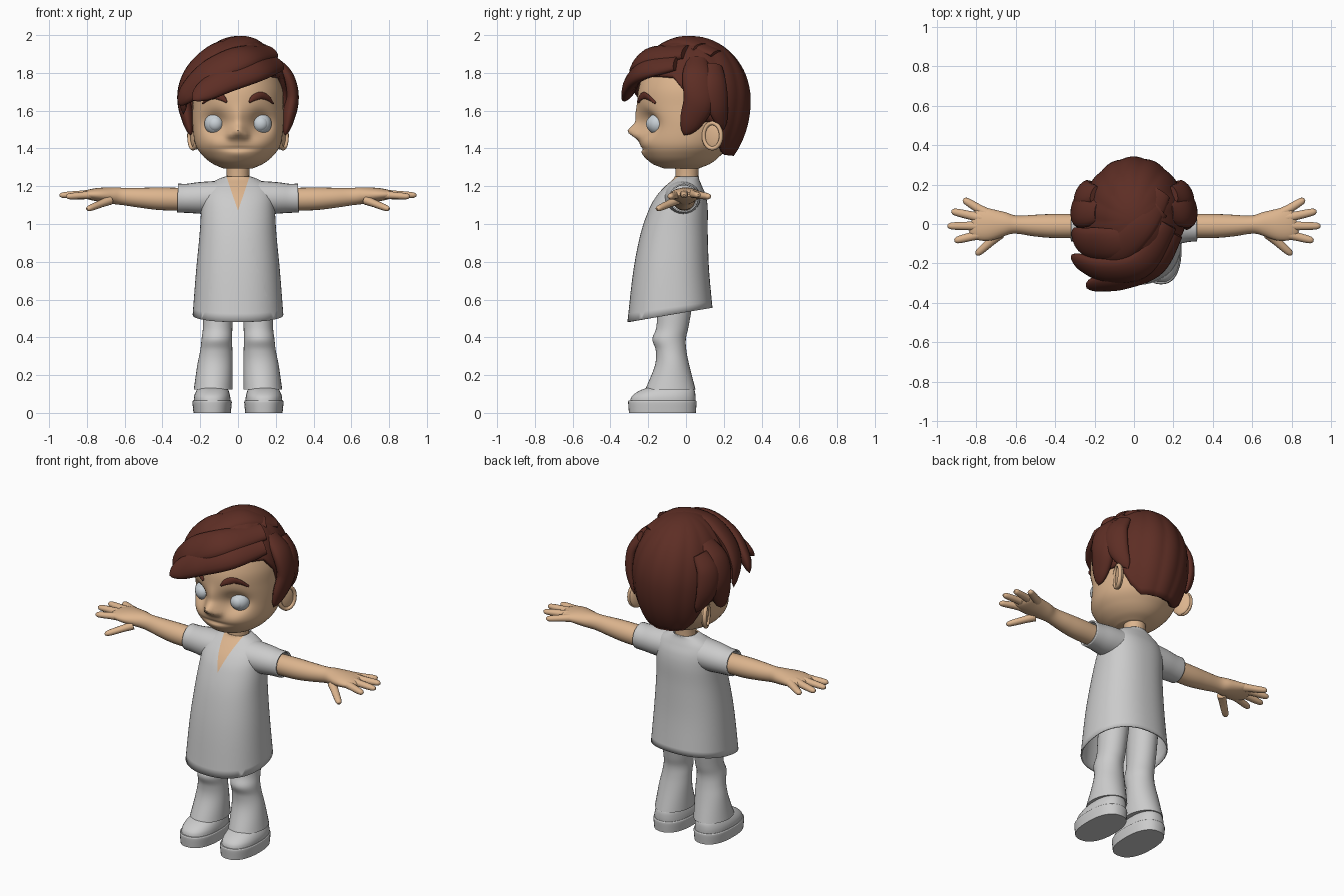
import bpy, bmesh, math
from mathutils import Vector
from mathutils.bvhtree import BVHTree

if "Cube" in bpy.data.objects:
    bpy.data.objects.remove(bpy.data.objects["Cube"], do_unlink=True)


def material(name, rgb):
    mat = bpy.data.materials.new(name)
    mat.use_nodes = True
    mat.diffuse_color = (*rgb, 1)
    mat.node_tree.nodes["Principled BSDF"].inputs["Base Color"].default_value = (*rgb, 1)
    return mat


SKIN = material("skin", (0.72, 0.46, 0.27))
HAIR = material("dark brown hair", (0.11, 0.027, 0.018))
CLOTH = material("light grey cloth", (0.6, 0.6, 0.6))
EYE = material("pale eye", (0.58, 0.63, 0.67))
X, Y, Z = Vector((1, 0, 0)), Vector((0, 1, 0)), Vector((0, 0, 1))
HEAD_CENTRE = Vector((0, 0.03, 1.62))
SIDES = (("left", 1), ("right", -1))
parts = []


def make_object(name, bm, mat):
    bmesh.ops.recalc_face_normals(bm, faces=bm.faces)
    mesh = bpy.data.meshes.new(name)
    bm.to_mesh(mesh)
    bm.free()
    mesh.materials.append(mat)
    obj = bpy.data.objects.new(name, mesh)
    bpy.context.collection.objects.link(obj)
    parts.append(obj)
    return obj


def skin_rings(bm, rings, caps):
    rows = [[bm.verts.new(co) for co in ring] for ring in rings]
    count = len(rows[0])
    for low, high in zip(rows, rows[1:]):
        for i in range(count):
            j = (i + 1) % count
            bm.faces.new((low[i], low[j], high[j], high[i]))
    if caps:
        bm.faces.new(rows[0])
        bm.faces.new(rows[-1])


def smooth_path(points, steps):
    """Catmull-Rom through points of any dimension."""
    p = [Vector(q) for q in points]
    p = [p[0] * 2 - p[1]] + p + [p[-1] * 2 - p[-2]]
    path = []
    for a, b, c, d in zip(p, p[1:], p[2:], p[3:]):
        for k in range(steps):
            t = k / steps
            path.append(b + (c - a) * (t / 2) + (a * 2 - b * 5 + c * 4 - d) * (t * t / 2)
                        + (b * 3 - a - c * 3 + d) * (t ** 3 / 2))
    return path + [p[-2]]


def sweep(name, points, mat, up=None, axis=None, side=1, segs=24, steps=6, power=1, caps=True):
    """Points are x, y, z, half width, half height; without up, the section faces out of the head."""
    path = smooth_path(points, steps)
    rings = []
    for i, q in enumerate(path):
        co = Vector(q[:3])
        before, after = path[max(i - 1, 0)], path[min(i + 1, len(path) - 1)]
        tangent = axis or (Vector(after[:3]) - Vector(before[:3])).normalized()
        u = tangent.cross(up or (co - HEAD_CENTRE)).normalized()
        n = u.cross(tangent)
        ring = []
        for k in range(segs):
            c, s = math.cos(math.tau * k / segs), math.sin(math.tau * k / segs)
            c, s = (math.copysign(abs(v) ** power, v) for v in (c, s))
            v = co + u * (c * max(q[3], 0.001)) + n * (s * max(q[4], 0.001))
            ring.append((v.x * side, v.y, v.z))
        rings.append(ring)
    bm = bmesh.new()
    skin_rings(bm, rings, caps)
    return make_object(name, bm, mat)


def loft(name, rows, mat, **options):
    """Rows are z, centre x, half width, front y, back y."""
    points = [(x, (f + b) / 2, z, w, (b - f) / 2) for z, x, w, f, b in rows]
    return sweep(name, points, mat, up=Y, axis=Z, **options)


def ball(name, centre, size, mat, turn=0):
    bm = bmesh.new()
    bmesh.ops.create_uvsphere(bm, u_segments=32, v_segments=20, radius=1)
    obj = make_object(name, bm, mat)
    obj.location, obj.scale, obj.rotation_euler.z = centre, size, turn
    return obj


def thicken(obj, depth):
    mod = obj.modifiers.new("thickness", "SOLIDIFY")
    mod.thickness, mod.offset = depth, -1


# Head, with sockets, nose and mouth pressed into the face
head = loft("head", [(1.295, 0, 0.08, -0.12, 0.07), (1.32, 0, 0.135, -0.18, 0.13),
                     (1.36, 0, 0.185, -0.22, 0.18), (1.42, 0, 0.225, -0.242, 0.23),
                     (1.52, 0, 0.24, -0.25, 0.27), (1.62, 0, 0.24, -0.257, 0.28),
                     (1.72, 0, 0.235, -0.25, 0.28), (1.82, 0, 0.2, -0.21, 0.25),
                     (1.9, 0, 0.14, -0.13, 0.2), (1.95, 0, 0.04, -0.03, 0.1)],
            SKIN, segs=120, steps=8)
dents = [(0, 1.49, 0.04, 0.035, -0.058), (0, 1.56, 0.03, 0.06, -0.015),
         (0, 1.398, 0.09, 0.009, 0.01), (0, 1.37, 0.06, 0.02, -0.006)]
for _, s in SIDES:
    dents += [(s * 0.12, 1.535, 0.062, 0.058, 0.06), (s * 0.04, 1.47, 0.02, 0.02, -0.02),
              (s * 0.13, 1.43, 0.06, 0.05, -0.012)]
for v in head.data.vertices:
    if v.co.y < 0:
        x, z = v.co.x, v.co.z
        v.co.y += sum(amp * math.exp(-((x - dx) / sx) ** 2 - ((z - dz) / sz) ** 2)
                      for dx, dz, sx, sz, amp in dents)
tree = BVHTree.FromPolygons([v.co for v in head.data.vertices],
                            [tuple(p.vertices) for p in head.data.polygons])


def on_face(x, z):
    hit = tree.ray_cast(Vector((x, -1, z)), Y)[0]
    return hit.y if hit else -0.2


# Eyes, brows and ears
for label, s in SIDES:
    ball(label + "_eye", (s * 0.12, -0.148, 1.53), (0.058, 0.058, 0.058), EYE)
    ball(label + "_cornea", (s * 0.12, -0.178, 1.53), (0.04, 0.033, 0.04), EYE)
    brow = [(0.06, 1.645, 0.006), (0.085, 1.668, 0.017), (0.12, 1.68, 0.019),
            (0.155, 1.668, 0.015), (0.185, 1.64, 0.004)]
    sweep(label + "_brow", [(x, on_face(x, z) - 0.003, z, w, 0.009) for x, z, w in brow],
          HAIR, up=-Y, side=s, segs=12)
    ball(label + "_ear", (s * 0.225, 0.14, 1.467), (0.018, 0.058, 0.074), SKIN, -s * 0.4)
    bm = bmesh.new()
    rim = []
    for i in range(32):
        a = math.tau * i / 32
        rim.append([((0.012 * math.cos(b)), (0.05 + 0.011 * math.sin(b)) * math.cos(a),
                     (0.067 + 0.011 * math.sin(b)) * math.sin(a))
                    for b in (math.tau * k / 10 for k in range(10))])
    skin_rings(bm, rim + rim[:1], False)
    bmesh.ops.remove_doubles(bm, verts=bm.verts, dist=0.0001)
    helix = make_object(label + "_ear_rim", bm, SKIN)
    helix.location, helix.rotation_euler.z = (s * 0.238, 0.14, 1.467), -s * 0.4

# Hair cap: its lower edge follows a hairline given by angle from the front
HAIRLINE = [(0, 1.8), (70, 1.78), (84, 1.7), (94, 1.54), (112, 1.54), (126, 1.42),
            (140, 1.365), (180, 1.36)]


def hairline(angle):
    for (a, za), (b, zb) in zip(HAIRLINE, HAIRLINE[1:]):
        if angle <= b:
            return za + (zb - za) * (angle - a) / (b - a)
    return HAIRLINE[-1][1]


rings = []
for i in range(25):
    ring = []
    for k in range(120):
        turn = math.tau * k / 120
        low = hairline(math.degrees(abs(turn - math.tau * (turn > math.pi))))
        drop = (low - 1.655) / (0.34 if low > 1.655 else 0.42)
        tilt = math.pi / 2 + (math.asin(drop) - math.pi / 2) * max(i, 0.1) / 24
        ridge = 1 + 0.022 * (abs(math.sin(turn * 7 + i * 0.09)) - 0.6) * min(1, i / 8)
        r, h = math.cos(tilt) * ridge, math.sin(tilt)
        ring.append((0.265 * r * math.sin(turn), 0.03 - 0.31 * r * math.cos(turn),
                     1.655 + h * (0.34 if h > 0 else 0.42)))
    rings.append(ring)
bm = bmesh.new()
skin_rings(bm, rings, False)
bm.verts.ensure_lookup_table()
bm.faces.new(bm.verts[:120])
thicken(make_object("hair_cap", bm, HAIR), 0.03)


def lock(name, points, width, depth, side=1):
    shaped = []
    for q in smooth_path(points, 5):
        t = len(shaped) / (5 * (len(points) - 1))
        f = max(math.sin(math.pi * (0.15 + 0.85 * t)), 0) ** 0.6
        shaped.append((*q, width * f, depth * f))
    sweep(name, shaped, HAIR, side=side, segs=16, steps=2)


# Swept fringe and side locks
lock("lower_fringe", [(0.21, -0.05, 1.85), (0.1, -0.215, 1.82), (-0.06, -0.28, 1.765),
                      (-0.18, -0.305, 1.7), (-0.24, -0.325, 1.655)], 0.078, 0.04)
lock("middle_fringe", [(0.17, 0, 1.91), (0.03, -0.2, 1.88), (-0.14, -0.235, 1.8),
                       (-0.26, -0.2, 1.7), (-0.315, -0.17, 1.63)], 0.09, 0.045)
lock("upper_fringe", [(0.13, 0.08, 1.93), (-0.06, -0.08, 1.93), (-0.2, -0.1, 1.84),
                      (-0.28, -0.08, 1.72), (-0.29, -0.05, 1.58)], 0.09, 0.04)
lock("crown_lock", [(0.14, 0.16, 1.9), (0.04, 0, 1.965), (-0.08, -0.14, 1.91),
                    (-0.2, -0.2, 1.79)], 0.08, 0.03)
for label, s in SIDES:
    lock(label + "_side_lock", [(0.18, 0.06, 1.87), (0.255, 0.06, 1.78), (0.28, 0.07, 1.66),
                                (0.265, 0.03, 1.55), (0.25, -0.01, 1.47)], 0.085, 0.042, s)
    lock(label + "_rear_lock", [(0.2, 0.15, 1.84), (0.255, 0.15, 1.74), (0.255, 0.17, 1.62),
                                (0.21, 0.2, 1.5)], 0.07, 0.035, s)

# Neck and long shirt with a slanted hem
loft("neck", [(1.15, 0, 0.07, -0.06, 0.07), (1.24, 0, 0.06, -0.055, 0.065),
              (1.34, 0, 0.065, -0.06, 0.07)], SKIN)
shirt = loft("shirt", [(0.52, 0, 0.24, -0.31, 0.14), (0.75, 0, 0.222, -0.28, 0.122),
                       (0.95, 0, 0.203, -0.24, 0.115), (1.08, 0, 0.195, -0.195, 0.115),
                       (1.15, 0, 0.188, -0.155, 0.105), (1.2, 0, 0.165, -0.11, 0.085),
                       (1.235, 0, 0.11, -0.07, 0.07), (1.252, 0, 0.066, -0.06, 0.068)],
             CLOTH, segs=64, power=0.88, caps=False)
for v in shirt.data.vertices:
    if v.co.z < 0.8:
        v.co.z += 0.167 * (v.co.y + 0.08) * (0.8 - v.co.z) / 0.28

# Open neckline cut into the shirt front
shirt.data.materials.append(SKIN)
bm = bmesh.new()
bm.from_mesh(shirt.data)
for _, s in SIDES:
    front = [f for f in bm.faces if f.calc_center_median().y < 0]
    geom = front + list({e for f in front for e in f.edges}) + list({v for f in front for v in f.verts})
    bmesh.ops.bisect_plane(bm, geom=geom, dist=0.00001, plane_co=(0, 0, 1.07),
                           plane_no=(s, 0, -0.34))
for f in bm.faces:
    c = f.calc_center_median()
    if c.y < 0 and abs(c.x) < (c.z - 1.07) * 0.34:
        f.material_index = 1
bm.to_mesh(shirt.data)
bm.free()
thicken(shirt, 0.008)

for label, s in SIDES:
    # Sleeve, arm and hand
    sleeve = sweep(label + "_sleeve", [(0.08, -0.02, 1.14, 0.1, 0.09), (0.2, -0.015, 1.138, 0.09, 0.084),
                                       (0.27, -0.012, 1.136, 0.08, 0.077),
                                       (0.32, -0.012, 1.137, 0.076, 0.077)],
                   CLOTH, up=Z, side=s, caps=False)
    thicken(sleeve, 0.008)
    sweep(label + "_arm", [(0.24, -0.01, 1.13, 0.06, 0.06), (0.4, -0.01, 1.133, 0.061, 0.06),
                           (0.5, -0.008, 1.138, 0.055, 0.054), (0.6, -0.003, 1.145, 0.046, 0.046),
                           (0.66, 0, 1.15, 0.062, 0.044), (0.74, -0.003, 1.155, 0.083, 0.036),
                           (0.8, 0.005, 1.156, 0.078, 0.024), (0.825, 0.01, 1.156, 0.05, 0.01)],
          SKIN, up=Z, side=s)
    fingers = {"thumb": ((0.68, -0.05, 1.125), (0.8, -0.155, 1.078)),
               "index_finger": ((0.77, -0.05, 1.155), (0.91, -0.085, 1.145)),
               "middle_finger": ((0.77, -0.01, 1.16), (0.945, -0.01, 1.152)),
               "ring_finger": ((0.77, 0.03, 1.16), (0.925, 0.065, 1.152)),
               "little_finger": ((0.75, 0.055, 1.155), (0.865, 0.125, 1.145))}
    for finger, (base, tip) in fingers.items():
        a, b = Vector(base), Vector(tip)
        shape = [(0, 0.027), (0.35, 0.022), (0.7, 0.02), (0.92, 0.016), (1, 0.006)]
        sweep(label + "_" + finger, [(*a.lerp(b, t), r, r * 0.9) for t, r in shape],
              SKIN, up=Z, side=s, segs=14, steps=3)

    # Trouser leg and shoe
    loft(label + "_trouser_leg", [(0.125, 0.131, 0.103, -0.215, 0.05), (0.25, 0.122, 0.094, -0.165, 0.018),
                                  (0.33, 0.115, 0.085, -0.16, 0.002), (0.39, 0.112, 0.081, -0.178, -0.001),
                                  (0.45, 0.108, 0.078, -0.158, 0.012), (0.55, 0.106, 0.08, -0.15, 0.03),
                                  (0.75, 0.1, 0.085, -0.14, 0.06)], CLOTH, side=s, segs=32)
    loft(label + "_sole", [(0, 0.137, 0.099, -0.302, 0.052), (0.055, 0.137, 0.104, -0.306, 0.056),
                           (0.066, 0.137, 0.1, -0.302, 0.052)], CLOTH, side=s, segs=40, power=0.85)
    loft(label + "_shoe", [(0.055, 0.137, 0.098, -0.298, 0.05), (0.09, 0.137, 0.095, -0.285, 0.05),
                           (0.12, 0.135, 0.084, -0.24, 0.045), (0.145, 0.133, 0.065, -0.17, 0.03)],
         CLOTH, side=s, segs=40, power=0.85)

# Smooth shading with sharp edges kept
bpy.ops.object.select_all(action="DESELECT")
for obj in parts:
    obj.select_set(True)
bpy.context.view_layer.objects.active = head
bpy.ops.object.shade_smooth_by_angle(angle=math.radians(45))
